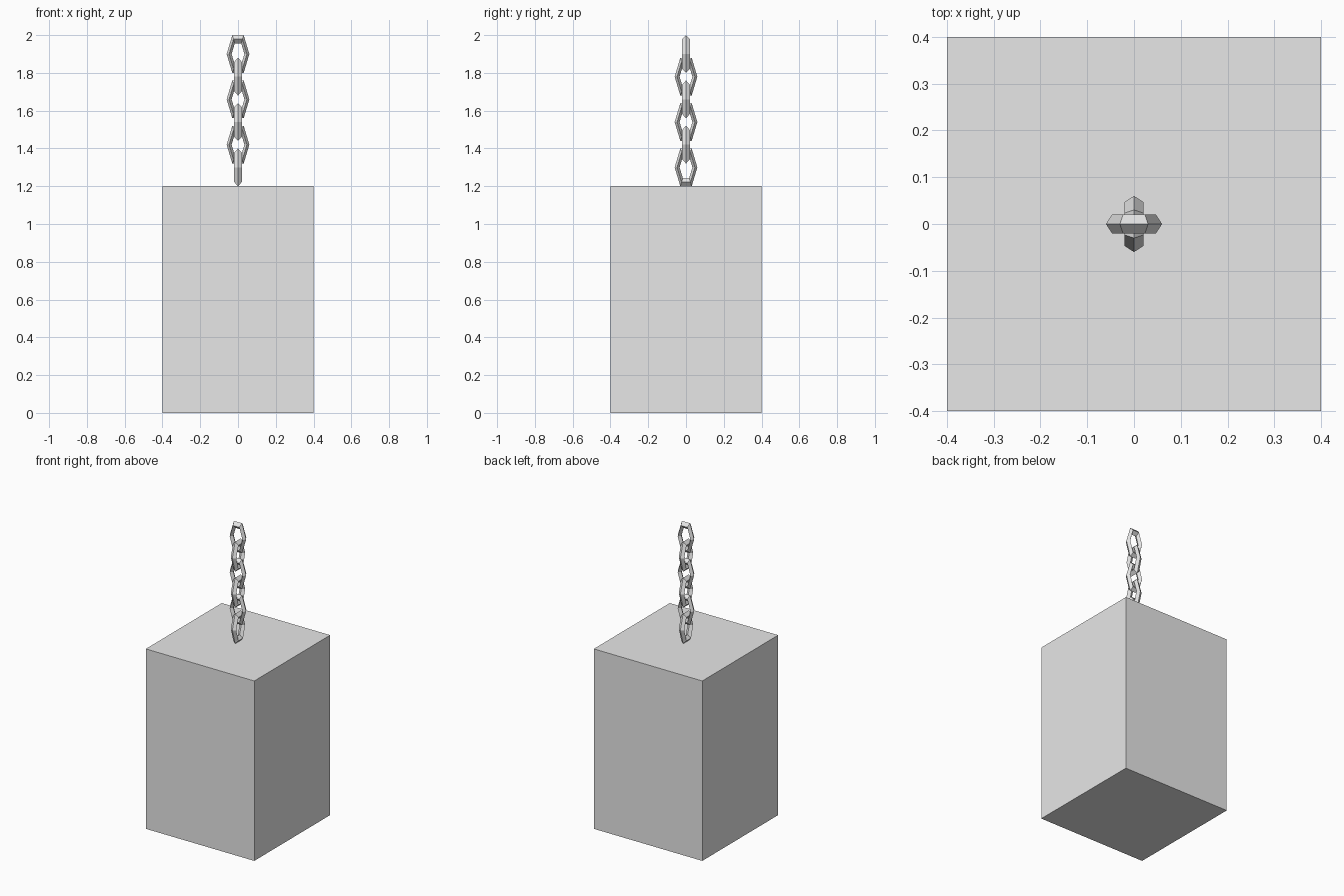
import bpy, bmesh, math

if "Cube" in bpy.data.objects:
    bpy.data.objects.remove(bpy.data.objects["Cube"])

grey = bpy.data.materials.new("plain_grey")
grey.diffuse_color = (0.8, 0.8, 0.8, 1)
grey.use_nodes = True
grey.node_tree.nodes["Principled BSDF"].inputs["Base Color"].default_value = grey.diffuse_color


def finish(bm, name):
    bmesh.ops.recalc_face_normals(bm, faces=bm.faces)
    mesh = bpy.data.meshes.new(name)
    bm.to_mesh(mesh)
    bm.free()
    mesh.materials.append(grey)
    obj = bpy.data.objects.new(name, mesh)
    bpy.context.collection.objects.link(obj)
    return obj


def chain_link(name, z, turn):
    """Six-sided elongated ring with a diamond cross-section."""
    ring, tube, depth, sides = 0.047, 0.013, 0.02, 6
    stretch = 0.1 / ((ring + tube) * math.sin(math.pi / 3))
    section = [(tube, 0), (0, depth), (-tube, 0), (0, -depth)]
    bm = bmesh.new()
    loops = []
    for i in range(sides):
        a = math.tau * i / sides
        loops.append([bm.verts.new(((ring + r) * math.cos(a), y,
                                    (ring + r) * math.sin(a) * stretch))
                      for r, y in section])
    for i in range(sides):
        p, q = loops[i], loops[(i + 1) % sides]
        for j in range(4):
            k = (j + 1) % 4
            bm.faces.new((p[j], p[k], q[k], q[j]))
    obj = finish(bm, name)
    obj.location.z = z
    obj.rotation_euler.z = turn


# Hanging block
bm = bmesh.new()
bmesh.ops.create_cube(bm, size=1)
bmesh.ops.scale(bm, vec=(0.8, 0.8, 1.2), verts=bm.verts)
bmesh.ops.translate(bm, vec=(0, 0, 0.6), verts=bm.verts)
finish(bm, "block")

# Chain: alternate links are turned a quarter
for n in range(6):
    chain_link(f"chain_link_{n + 1}", 1.9 - 0.12 * n, math.pi / 2 * (n % 2))
